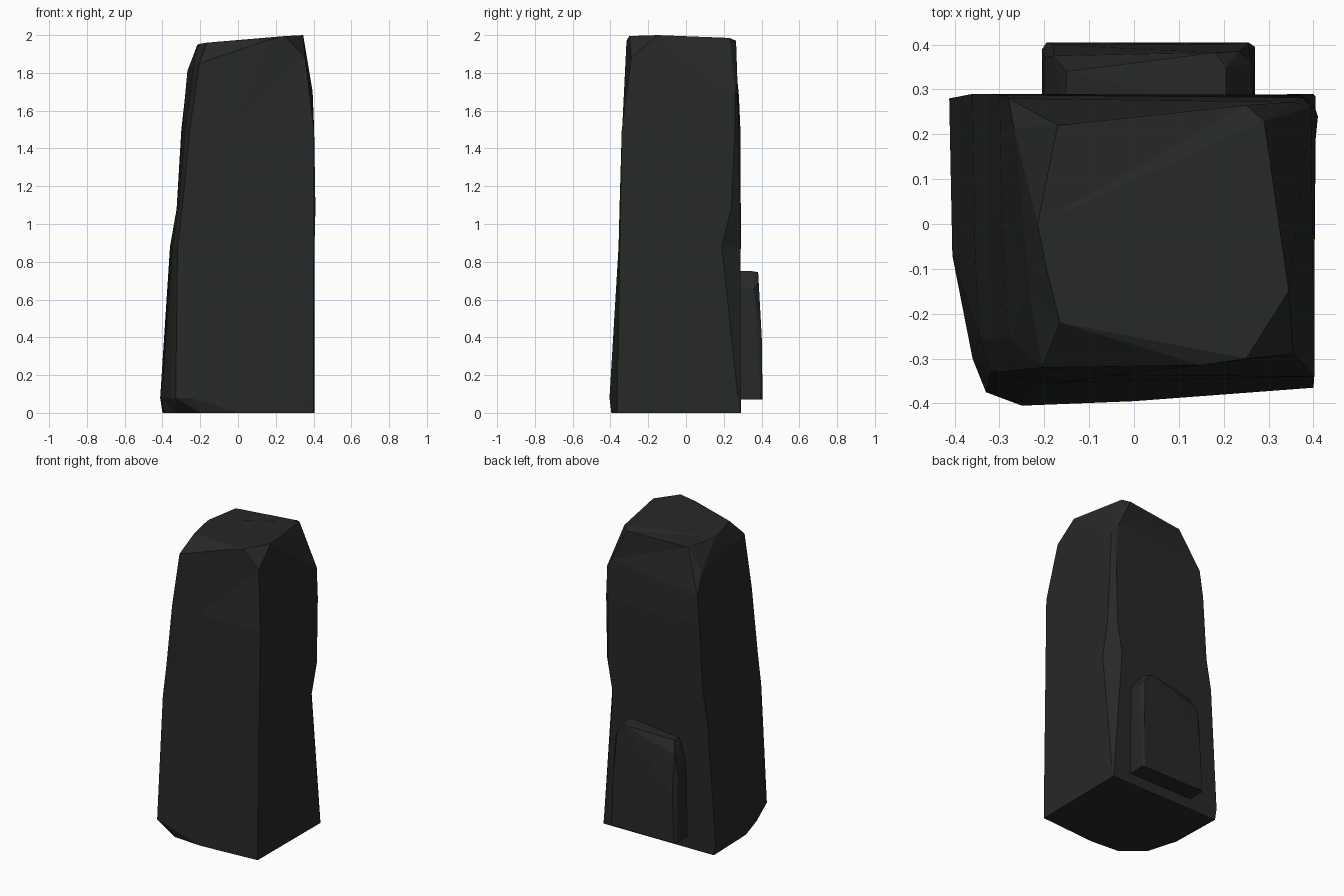
import bpy, bmesh

if "Cube" in bpy.data.objects:
    bpy.data.objects.remove(bpy.data.objects["Cube"])

# dark stone material
stone = bpy.data.materials.new("dark_stone")
stone.diffuse_color = (0.02, 0.021, 0.021, 1)
stone.use_nodes = True
stone.node_tree.nodes["Principled BSDF"].inputs["Base Color"].default_value = stone.diffuse_color


def finish(bm, name):
    """Turn a bmesh into a flat-shaded stone object."""
    bmesh.ops.recalc_face_normals(bm, faces=bm.faces[:])
    mesh = bpy.data.meshes.new(name)
    bm.to_mesh(mesh)
    bm.free()
    mesh.materials.append(stone)
    obj = bpy.data.objects.new(name, mesh)
    bpy.context.collection.objects.link(obj)
    return obj


def loft(rings, name):
    """Skin a stack of equal-length rings and cap both ends."""
    bm = bmesh.new()
    loops = [[bm.verts.new(p) for p in ring] for ring in rings]
    n = len(loops[0])
    for low, high in zip(loops, loops[1:]):
        for i in range(n):
            j = (i + 1) % n
            bm.faces.new((low[i], low[j], high[j], high[i]))
    bm.faces.new(loops[0][::-1])
    bm.faces.new(loops[-1])
    bmesh.ops.triangulate(bm, faces=bm.faces[:])
    bmesh.ops.dissolve_limit(bm, angle_limit=0.03, verts=bm.verts[:], edges=bm.edges[:])
    return finish(bm, name)


def hull(points, name):
    """Chiselled block from its corner points."""
    bm = bmesh.new()
    for p in points:
        bm.verts.new(p)
    bmesh.ops.convex_hull(bm, input=bm.verts[:])
    bmesh.ops.dissolve_limit(bm, angle_limit=0.03, verts=bm.verts[:], edges=bm.edges[:])
    return finish(bm, name)


# pillar: level sections, going round from back right via back left to front right
sections = {
    0.0: [(.405, .285), (.40, .29), (-.40, .28), (-.39, -.07),
          (-.33, -.27), (-.20, -.38), (0, -.395), (.40, -.365)],
    0.08: [(.405, .275), (.395, .29), (-.412, .28), (-.405, -.07),
           (-.36, -.30), (-.33, -.375), (-.25, -.405), (.40, -.365)],
    0.88: [(.405, .19), (.335, .288), (-.36, .29), (-.355, -.05),
           (-.345, -.25), (-.32, -.33), (-.20, -.357), (.405, -.357)],
    1.08: [(.41, .24), (.37, .288), (-.325, .29), (-.325, -.05),
           (-.315, -.26), (-.295, -.33), (-.15, -.352), (.405, -.352)],
    1.5: [(.403, .26), (.375, .282), (-.30, .288), (-.295, .05),
          (-.28, -.25), (-.255, -.325), (-.05, -.338), (.402, -.34)],
}
rings = [[(x, y, z) for x, y in pts] for z, pts in sections.items()]
# sloping shoulder and crown
rings.append([(.395, .26, 1.70), (.355, .272, 1.76), (-.28, .28, 1.68), (-.268, .215, 1.81),
              (-.235, -.15, 1.85), (-.205, -.32, 1.85), (.15, -.315, 1.97), (.355, -.29, 1.88)])
rings.append([(.29, .23, 1.985), (.25, .265, 1.97), (-.17, .22, 1.955), (-.215, 0, 1.95),
              (-.195, -.10, 1.955), (-.165, -.22, 1.96), (.25, -.30, 1.995), (.345, -.15, 2.0)])
loft(rings, "stone_pillar")

# slab set against the back
hull([(-.205, .25, .07), (.27, .25, .07), (.27, .395, .07), (.255, .405, .07),
      (-.195, .405, .07), (-.205, .39, .07),
      (.265, .25, .66), (.262, .36, .66), (.235, .385, .69), (.255, .402, .38),
      (-.20, .25, .55), (-.20, .37, .52), (-.18, .40, .40), (-.18, .375, .64),
      (-.155, .25, .71), (-.15, .34, .72), (.18, .382, .745), (.205, .35, .75),
      (.205, .25, .75)], "back_slab")
